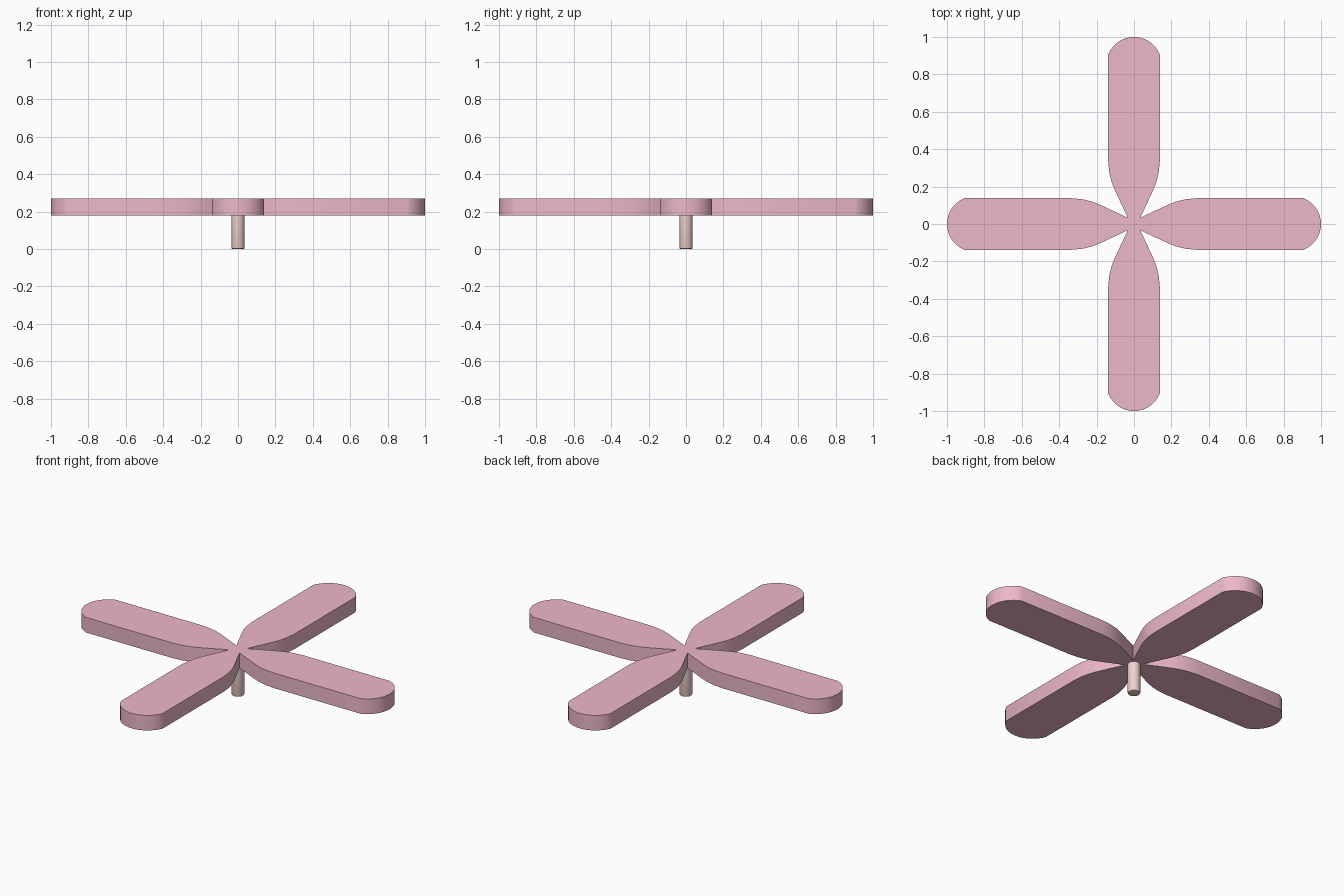
import bpy, bmesh, math

if "Cube" in bpy.data.objects:
    bpy.data.objects.remove(bpy.data.objects["Cube"])


def material(name, color):
    m = bpy.data.materials.new(name)
    m.diffuse_color = (*color, 1)
    m.use_nodes = True
    m.node_tree.nodes["Principled BSDF"].inputs["Base Color"].default_value = m.diffuse_color
    return m


def add_object(name, bm, mat):
    bmesh.ops.recalc_face_normals(bm, faces=bm.faces[:])
    me = bpy.data.meshes.new(name)
    bm.to_mesh(me)
    bm.free()
    ob = bpy.data.objects.new(name, me)
    bpy.context.collection.objects.link(ob)
    me.materials.append(mat)
    bpy.ops.object.select_all(action='DESELECT')
    ob.select_set(True)
    bpy.context.view_layer.objects.active = ob
    bpy.ops.object.shade_smooth_by_angle(angle=math.radians(30))
    return ob


# Blade outline: tapered root, straight side, round tip (half, then mirrored)
HALF = 0.138
side = [(0.18, 0.102), (0.225, 0.12), (0.275, 0.132), (0.335, HALF)]
radius, centre, steps = 0.148, 0.852, 16
a = math.asin(HALF / radius)
tip = [(centre + radius * math.cos(t), radius * math.sin(t))
       for t in (-a + 2 * a * i / steps for i in range(steps + 1))]
blade = [(0.034, -0.034)] + [(x, -y) for x, y in side] + tip + side[::-1]

# Four blades joined at the hub in one continuous outline
bm = bmesh.new()
outline = []
for k in range(4):
    c, s = [(1, 0), (0, 1), (-1, 0), (0, -1)][k]
    outline += [bm.verts.new((c * x - s * y, s * x + c * y, 0.18)) for x, y in blade]
face = bm.faces.new(outline)
ext = bmesh.ops.extrude_face_region(bm, geom=[face], use_keep_orig=True)
top = [g for g in ext["geom"] if isinstance(g, bmesh.types.BMVert)]
bmesh.ops.translate(bm, verts=top, vec=(0, 0, 0.09))
add_object("rotor_blades", bm, material("pink", (0.85, 0.48, 0.58)))

# Stem with a small chamfer at its foot
bm = bmesh.new()
bmesh.ops.create_cone(bm, cap_ends=True, segments=32, radius1=0.035,
                      radius2=0.035, depth=0.2)
bmesh.ops.translate(bm, verts=bm.verts[:], vec=(0, 0, 0.1))
foot = [e for e in bm.edges if all(v.co.z < 0.001 for v in e.verts)]
bmesh.ops.bevel(bm, geom=foot, offset=0.007, segments=2, profile=0.5, affect='EDGES')
add_object("stem", bm, material("dusty_rose", (0.87, 0.65, 0.62)))
